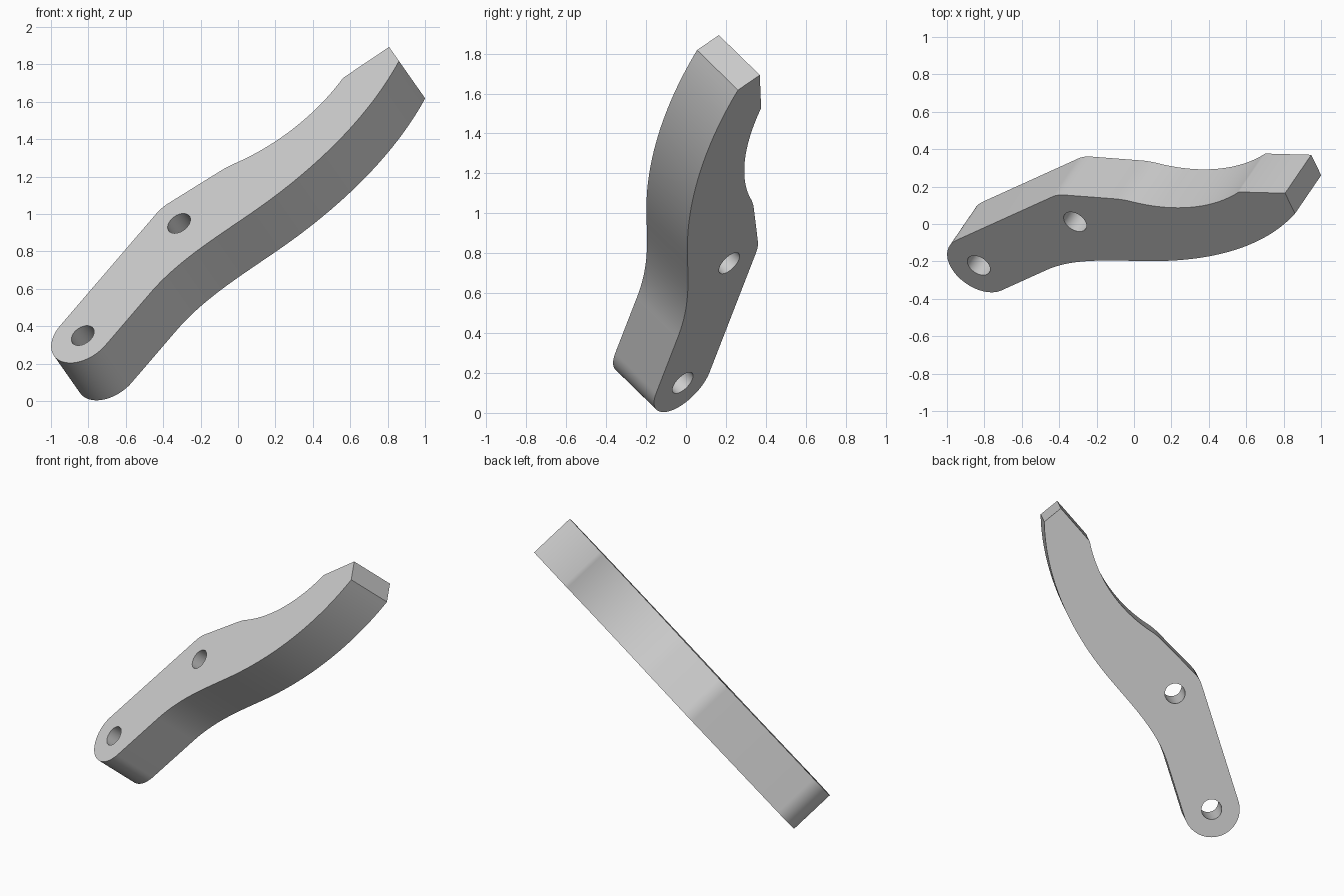
import bpy, bmesh
from math import sin, cos, radians
from mathutils import Vector, Matrix
from mathutils.geometry import interpolate_bezier

if "Cube" in bpy.data.objects:
    bpy.data.objects.remove(bpy.data.objects["Cube"])

THICKNESS = 0.319
HUB_RADIUS = 0.188
HOLE_RADIUS = 0.068
END_HUB = Vector((-0.924, 0.248))
MID_HUB = Vector((-0.351, 0.84))
TIP_TOP = Vector((0.899, 1.622))
TIP_LOW = Vector((0.958, 1.492))


def arc(centre, radius, start, end, steps):
    """Points on a circular arc, angles in degrees."""
    angles = [radians(start + (end - start) * i / steps) for i in range(steps + 1)]
    return [centre + radius * Vector((cos(a), sin(a))) for a in angles]


def sweep(p, p_angle, q, q_angle, handle, steps=28):
    """Smooth curve from p to q with given end directions in degrees."""
    a, b = radians(p_angle), radians(q_angle)
    h1 = p + handle * Vector((cos(a), sin(a)))
    h2 = q - handle * Vector((cos(b), sin(b)))
    return [v.to_2d() for v in interpolate_bezier(
        p.to_3d(), h1.to_3d(), h2.to_3d(), q.to_3d(), steps)]


# Outline: upper edge, cut tip, then the S-shaped lower edge
waist = Vector((0.1, 0.742))
outline = arc(END_HUB, HUB_RADIUS, 316, 136, 40)
outline += arc(MID_HUB, HUB_RADIUS, 136, 109, 8)
outline += sweep(Vector((-0.11, 1.124)), 19, Vector((-0.03, 1.144)), 8, 0.027, 6)
outline += sweep(Vector((0.0, 1.148)), 8, Vector((0.625, 1.508)), 52, 0.25)
outline += [TIP_TOP]
outline += sweep(TIP_LOW, 242, waist, 204, 0.39)
outline += sweep(waist, 204, Vector((-0.52, 0.395)), 226, 0.24)[1:]

# Plate with two round holes, filled and extruded
bm = bmesh.new()
holes = [arc(c, HOLE_RADIUS, 0, 360, 32)[:-1] for c in (END_HUB, MID_HUB)]
edges = []
for loop in [outline] + holes:
    verts = [bm.verts.new(p.to_3d()) for p in loop]
    edges += [bm.edges.new((verts[i - 1], verts[i])) for i in range(len(verts))]
bmesh.ops.triangle_fill(bm, edges=edges, use_beauty=True, normal=(0, 0, 1))
region = bmesh.ops.extrude_face_region(bm, geom=bm.faces[:], use_keep_orig=True)
moved = [g for g in region["geom"] if isinstance(g, bmesh.types.BMVert)]
bmesh.ops.translate(bm, verts=moved, vec=(0, 0, -THICKNESS))
bmesh.ops.recalc_face_normals(bm, faces=bm.faces[:])

# Tilt the plate into its leaning pose
back = Vector((0.439, 0.643, -0.627)).normalized()
along = (Vector((1, 0, 0)) - back.x * back).normalized()
across = along.cross(back)
pose = Matrix((along, across, -back)).transposed().to_4x4()
pose.translation = (0, -0.685, 0.456)
bm.transform(pose)

mesh = bpy.data.meshes.new("lever_arm")
bm.to_mesh(mesh)
bm.free()
lever = bpy.data.objects.new("lever_arm", mesh)
bpy.context.collection.objects.link(lever)

# Plain grey finish
grey = bpy.data.materials.new("light_grey")
grey.use_nodes = True
colour = (0.6, 0.6, 0.6, 1)
grey.diffuse_color = colour
grey.node_tree.nodes["Principled BSDF"].inputs["Base Color"].default_value = colour
mesh.materials.append(grey)

bpy.ops.object.select_all(action="DESELECT")
lever.select_set(True)
bpy.context.view_layer.objects.active = lever
bpy.ops.object.shade_smooth_by_angle(angle=radians(35))
